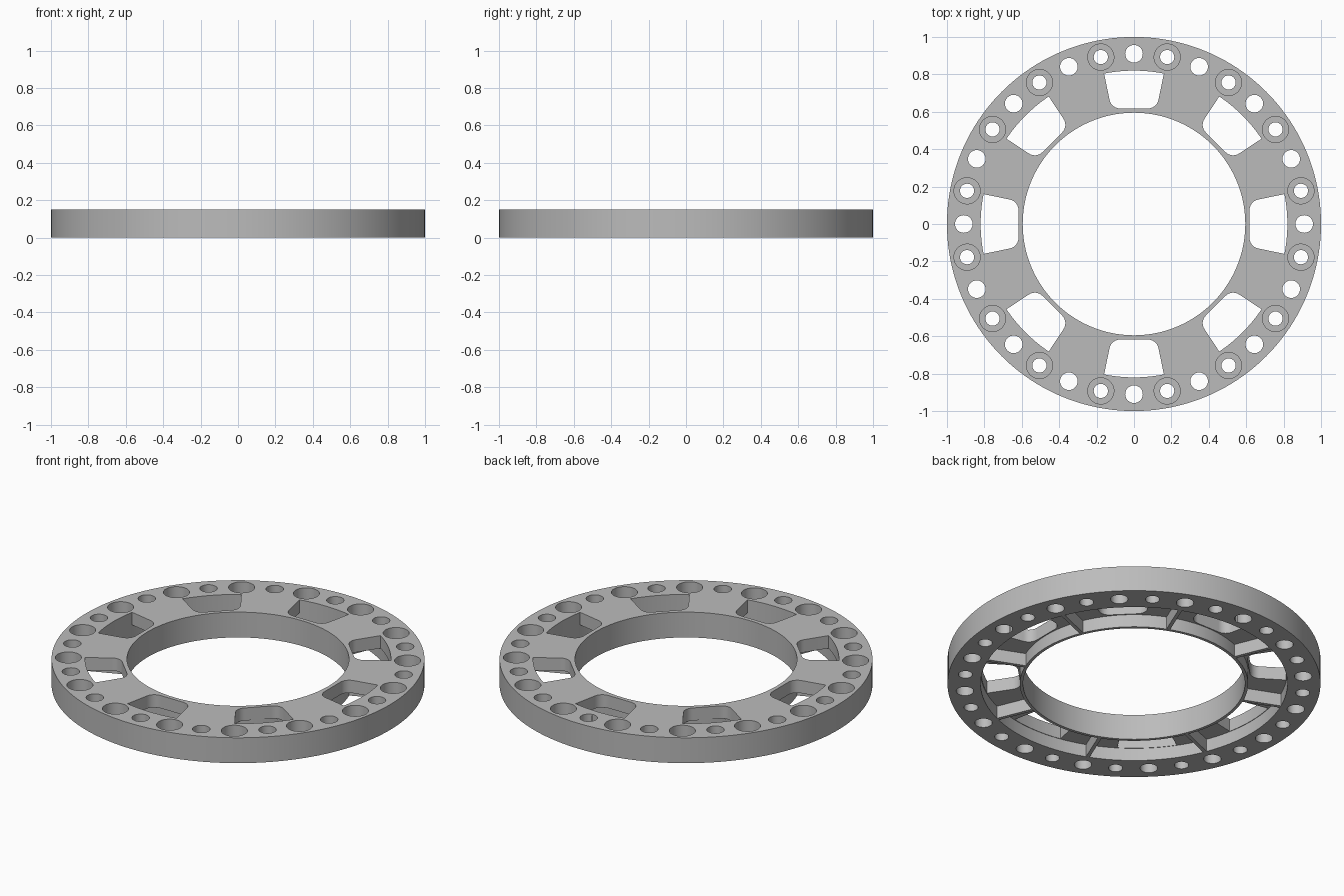
import bpy, bmesh
from math import pi, sin, cos, atan2
from mathutils import Matrix, Vector

if "Cube" in bpy.data.objects:
    bpy.data.objects.remove(bpy.data.objects["Cube"], do_unlink=True)

HEIGHT, PLATE = 0.15, 0.075       # overall height, underside of the top plate
OUTER, RECESS, HUB, BORE = 1.0, 0.823, 0.612, 0.595
SEGMENTS = 160

grey = bpy.data.materials.new("light_grey")
grey.use_nodes = True
colour = (0.5, 0.5, 0.5, 1)
grey.diffuse_color = colour
grey.node_tree.nodes["Principled BSDF"].inputs["Base Color"].default_value = colour


def make_object(name, bm):
    bmesh.ops.recalc_face_normals(bm, faces=bm.faces)
    mesh = bpy.data.meshes.new(name)
    bm.to_mesh(mesh)
    bm.free()
    mesh.materials.append(grey)
    obj = bpy.data.objects.new(name, mesh)
    bpy.context.collection.objects.link(obj)
    return obj


def prism(bm, outline, z0, z1):
    """Add a closed upright prism over a flat outline."""
    low = [bm.verts.new((x, y, z0)) for x, y in outline]
    high = [bm.verts.new((x, y, z1)) for x, y in outline]
    bm.faces.new(low[::-1])
    bm.faces.new(high)
    for i in range(len(low)):
        j = (i + 1) % len(low)
        bm.faces.new((low[i], low[j], high[j], high[i]))


def circle(cx, cy, r, n=32):
    return [(cx + r * cos(2 * pi * i / n), cy + r * sin(2 * pi * i / n)) for i in range(n)]


def rotated(outline, angle):
    turn = Matrix.Rotation(angle, 2)
    return [tuple(turn @ Vector(p)) for p in outline]


def cut(target, name, bm):
    cutter = make_object(name, bm)
    cutter.hide_render = True
    mod = target.modifiers.new(name, 'BOOLEAN')
    mod.operation, mod.solver, mod.object = 'DIFFERENCE', 'EXACT', cutter
    bpy.context.view_layer.objects.active = target
    bpy.ops.object.modifier_apply(modifier=name)
    bpy.data.objects.remove(cutter, do_unlink=True)


# Ring body: lathed section with a hollow underside
section = [(BORE, 0), (HUB, 0), (HUB, PLATE), (RECESS, PLATE),
           (RECESS, 0), (OUTER, 0), (OUTER, HEIGHT), (BORE, HEIGHT)]
bm = bmesh.new()
rows = [[bm.verts.new((r * cos(a), r * sin(a), z)) for r, z in section]
        for a in (2 * pi * i / SEGMENTS for i in range(SEGMENTS))]
for i, row in enumerate(rows):
    after = rows[(i + 1) % SEGMENTS]
    for k in range(len(section)):
        m = (k + 1) % len(section)
        bm.faces.new((row[k], after[k], after[m], row[m]))
ring = make_object("ring_body", bm)

# Windows: curved outer edge, tapered sides, rounded inner corners
half = []
edge = atan2(0.16, 0.805)
for i in range(9):
    a = edge * i / 8
    half.append((0.82 * cos(a), 0.82 * sin(a)))
corner, radius = Vector((0.675, 0.075)), 0.057
for i in range(9):
    a = pi / 2 + 0.17 + (pi / 2 - 0.17) * i / 8
    half.append((corner.x + radius * cos(a), corner.y + radius * sin(a)))
window = half + [(x, -y) for x, y in half[:0:-1]]
bm = bmesh.new()
for k in range(8):
    prism(bm, rotated(window, k * pi / 4), PLATE - 0.03, HEIGHT + 0.1)
cut(ring, "window_cutter", bm)

# Bolt holes: plain and counterbored ones alternate round the rim
bores, seats = bmesh.new(), bmesh.new()
for k in range(32):
    a = k * pi / 16
    x, y = 0.91 * cos(a), 0.91 * sin(a)
    prism(bores, circle(x, y, 0.038 if k % 2 else 0.047), -0.1, HEIGHT + 0.1)
    if k % 2:
        prism(seats, circle(x, y, 0.07, 40), PLATE, HEIGHT + 0.1)
cut(ring, "hole_cutter", bores)
cut(ring, "counterbore_cutter", seats)

# Stiffening ribs under the solid parts of the plate
bm = bmesh.new()
for k in range(8):
    rib = [(0.604, -0.01), (0.828, -0.01), (0.828, 0.01), (0.604, 0.01)]
    prism(bm, rotated(rib, (k + 0.5) * pi / 4), 0.0005, PLATE + 0.005)
make_object("underside_ribs", bm)

# Smooth round walls, sharp rims
bpy.ops.object.select_all(action='DESELECT')
ring.select_set(True)
bpy.context.view_layer.objects.active = ring
bpy.ops.object.shade_smooth_by_angle(angle=pi / 6)
